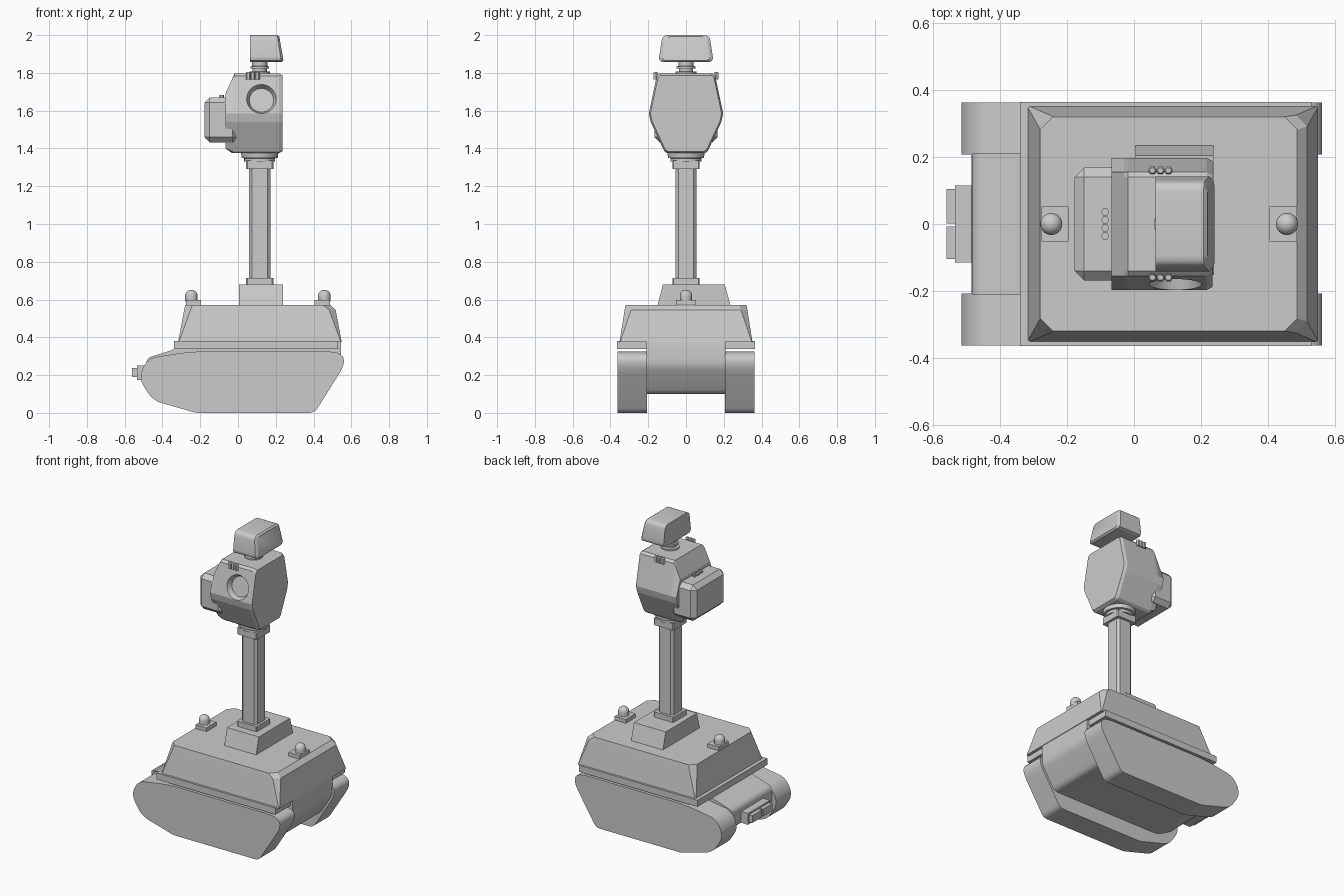
import bpy, bmesh, math
from mathutils import Vector, Matrix

if "Cube" in bpy.data.objects:
    bpy.data.objects.remove(bpy.data.objects["Cube"])

grey = bpy.data.materials.new("plain_grey")
grey.use_nodes = True
COLOR = (0.6, 0.6, 0.6, 1)
grey.diffuse_color = COLOR
grey.node_tree.nodes["Principled BSDF"].inputs["Base Color"].default_value = COLOR


def finish(name, bm, bevel=0, segments=1, smooth=30):
    bmesh.ops.recalc_face_normals(bm, faces=bm.faces)
    me = bpy.data.meshes.new(name)
    bm.to_mesh(me)
    bm.free()
    me.materials.append(grey)
    ob = bpy.data.objects.new(name, me)
    bpy.context.collection.objects.link(ob)
    if bevel:
        mod = ob.modifiers.new("bevel", "BEVEL")
        mod.width, mod.segments = bevel, segments
    bpy.ops.object.select_all(action="DESELECT")
    ob.select_set(True)
    bpy.context.view_layer.objects.active = ob
    if smooth:
        bpy.ops.object.shade_smooth_by_angle(angle=math.radians(smooth))
    return ob


def loft(name, rings, **kw):
    """Skin a list of equal-length point rings and cap both ends."""
    bm = bmesh.new()
    vs = [[bm.verts.new(p) for p in r] for r in rings]
    n = len(rings[0])
    for a, b in zip(vs, vs[1:]):
        for i in range(n):
            j = (i + 1) % n
            bm.faces.new((a[i], a[j], b[j], b[i]))
    bm.faces.new(vs[0])
    bm.faces.new(vs[-1])
    return finish(name, bm, **kw)


def box(name, x, y, z, **kw):
    ring = lambda h: [(x[0], y[0], h), (x[1], y[0], h), (x[1], y[1], h), (x[0], y[1], h)]
    return loft(name, [ring(z[0]), ring(z[1])], **kw)


def lathe(name, x, y, profile, n=24, **kw):
    """Round part from (radius, z) pairs."""
    rings = [[(x + r * math.cos(2 * math.pi * i / n), y + r * math.sin(2 * math.pi * i / n), z)
              for i in range(n)] for r, z in profile]
    return loft(name, rings, **kw)


def cut_rect(x0, x1, y0, y1, z, c):
    """Rectangle with cut corners."""
    return [(x0 + c, y0, z), (x1 - c, y0, z), (x1, y0 + c, z), (x1, y1 - c, z),
            (x1 - c, y1, z), (x0 + c, y1, z), (x0, y1 - c, z), (x0, y0 + c, z)]


def rounded(corners, steps=8):
    """Round each (x, z, length) corner with a short curve."""
    out = []
    for i, (x, z, t) in enumerate(corners):
        p = Vector((x, z))
        a = p + (Vector(corners[i - 1][:2]) - p).normalized() * t
        b = p + (Vector(corners[(i + 1) % len(corners)][:2]) - p).normalized() * t
        for k in range(steps + 1):
            s = k / steps
            out.append(a * (1 - s) ** 2 + p * 2 * s * (1 - s) + b * s * s)
    return out


def side_prism(name, pts, y0, y1, **kw):
    return loft(name, [[(p[0], y, p[1]) for p in pts] for y in (y0, y1)], **kw)


# Tracks and the hull between them
track = rounded([(0.61, 0.325, 0.14), (0.405, 0, 0.03), (-0.22, 0, 0.02), (-0.45, 0.065, 0.05),
                 (-0.53, 0.19, 0.06), (-0.475, 0.29, 0.05), (-0.25, 0.325, 0.08)])
side_prism("left_track", track, 0.207, 0.363)
side_prism("right_track", track, -0.363, -0.207)
hull = rounded([(0.545, 0.38, 0.005), (0.545, 0.25, 0.03), (0.45, 0.1, 0.03), (-0.36, 0.1, 0.04),
                (-0.485, 0.17, 0.04), (-0.485, 0.29, 0.03), (-0.34, 0.335, 0.02), (-0.3, 0.38, 0.005)], 4)
side_prism("hull", hull, -0.21, 0.21)
box("rear_socket", (-0.535, -0.46), (-0.115, 0.115), (0.175, 0.25))
box("socket_plug_a", (-0.56, -0.52), (-0.105, -0.008), (0.19, 0.238))
box("socket_plug_b", (-0.56, -0.52), (0.002, 0.105), (0.19, 0.238))

# Deck
box("deck_lip", (-0.34, 0.53), (-0.365, 0.365), (0.337, 0.38))
loft("deck", [cut_rect(-0.317, 0.549, -0.352, 0.352, 0.375, 0.004),
              cut_rect(-0.285, 0.517, -0.325, 0.325, 0.545, 0.034),
              cut_rect(-0.28, 0.487, -0.32, 0.32, 0.572, 0.038)], smooth=0)

# Beacon lamps on pads
for name, pad, x in (("rear", (-0.276, -0.195), -0.247), ("front", (0.405, 0.487), 0.457)):
    box(name + "_lamp_pad", pad, (-0.052, 0.052), (0.565, 0.597))
    dome = [(0.033 * math.cos(a), 0.619 + 0.033 * math.sin(a))
            for a in (math.radians(d) for d in range(0, 90, 12))]
    lathe(name + "_lamp", x, 0, [(0.033, 0.59)] + dome)

# Mast
foot = [[(x, y, z) for x, y in ((0.005, a), (0.238, a), (0.238, b), (0.005, b))]
        for z, a, b in ((0.565, -0.152, 0.237), (0.68, -0.122, 0.205))]
loft("mast_foot", foot)
MX = 0.115


def square(name, r, z0, z1, c):
    loft(name, [cut_rect(MX - r, MX + r, -r, r, z, c) for z in (z0, z1)], smooth=0)


square("mast_lower_collar", 0.072, 0.675, 0.715, 0.006)
square("mast", 0.056, 0.7, 1.33, 0.016)
square("mast_upper_collar", 0.072, 1.29, 1.335, 0.006)
lathe("mast_swivel", MX, 0, [(0.082, 1.33), (0.082, 1.348), (0.095, 1.35), (0.1, 1.385)], 32)

# Sensor head: six-sided section with cut back edges
section = [(0.14, 1.797), (0.155, 1.783), (0.197, 1.585), (0.187, 1.54), (0.115, 1.385), (0.1, 1.375)]
section += [(-y, z) for y, z in reversed(section)]


def head_ring(x, s, top=1.797, bottom=1.375):
    return [(x, y * s, min(max(1.585 + (z - 1.585) * s, bottom), top)) for y, z in section]


head = loft("sensor_head", [head_ring(-0.067, 1, 1.69, 1.4), head_ring(-0.03, 1, 1.77),
                            head_ring(-0.018, 1), head_ring(0.217, 1), head_ring(0.235, 0.955)], smooth=0)

# Tapered eye recesses cut square to the upper side faces
tilt = math.atan2(0.042, 0.198)
for side, name in ((-1, "right"), (1, "left")):
    bm = bmesh.new()
    bmesh.ops.create_cone(bm, cap_ends=True, segments=40, radius1=0.064, radius2=0.098, depth=0.08)
    normal = Vector((0, side * math.cos(tilt), math.sin(tilt)))
    turn = normal.to_track_quat("Z", "Y").to_matrix().to_4x4()
    bm.transform(Matrix.Translation(Vector((0.124, side * 0.181, 1.662)) + normal * 0.006) @ turn)
    cutter = finish(name + "_eye_cutter", bm, smooth=0)
    cutter.hide_render = True
    cutter.hide_set(True)
    cutter.display_type = "WIRE"
    cut = head.modifiers.new(name + "_eye", "BOOLEAN")
    cut.operation, cut.object, cut.solver = "DIFFERENCE", cutter, "EXACT"
    # Row of hex knobs above each eye
    for i in range(3):
        lathe(f"{name}_knob_{i}", 0.055 + 0.024 * i, side * 0.16, [(0.013, 1.765), (0.013, 1.8), (0.009, 1.806)], 6, smooth=0)

# Apply the cuts so no helper stays behind
bpy.context.view_layer.update()
baked = bpy.data.meshes.new_from_object(head.evaluated_get(bpy.context.evaluated_depsgraph_get()))
head.modifiers.clear()
head.data = baked
for ob in [o for o in bpy.data.objects if o.name.endswith("_cutter")]:
    bpy.data.objects.remove(ob)

# Back pack with its knobs
box("back_pack", (-0.178, 0.0), (-0.168, 0.168), (1.432, 1.67), bevel=0.028, smooth=0)
for i in range(4):
    lathe(f"pack_knob_{i}", -0.086, -0.036 + 0.024 * i, [(0.012, 1.66), (0.012, 1.682)], 6, smooth=0)

# Neck and top scanner
lathe("neck", MX, 0, [(0.055, 1.79), (0.055, 1.806), (0.038, 1.808), (0.038, 1.822), (0.05, 1.824),
                      (0.05, 1.834), (0.04, 1.836), (0.04, 1.87)])
outline = rounded([(-0.125, 2.0, 0.03), (0.125, 2.0, 0.03), (0.146, 1.857, 0.03), (-0.146, 1.857, 0.03)], 4)


def scan_ring(x, s, lean):
    return [(x + lean * (2 - z), y * s, 1.928 + (z - 1.928) * s) for y, z in outline]


loft("scanner", [scan_ring(0.064, 1, 0), scan_ring(0.208, 1, 0.15), scan_ring(0.219, 0.88, 0.15)])
